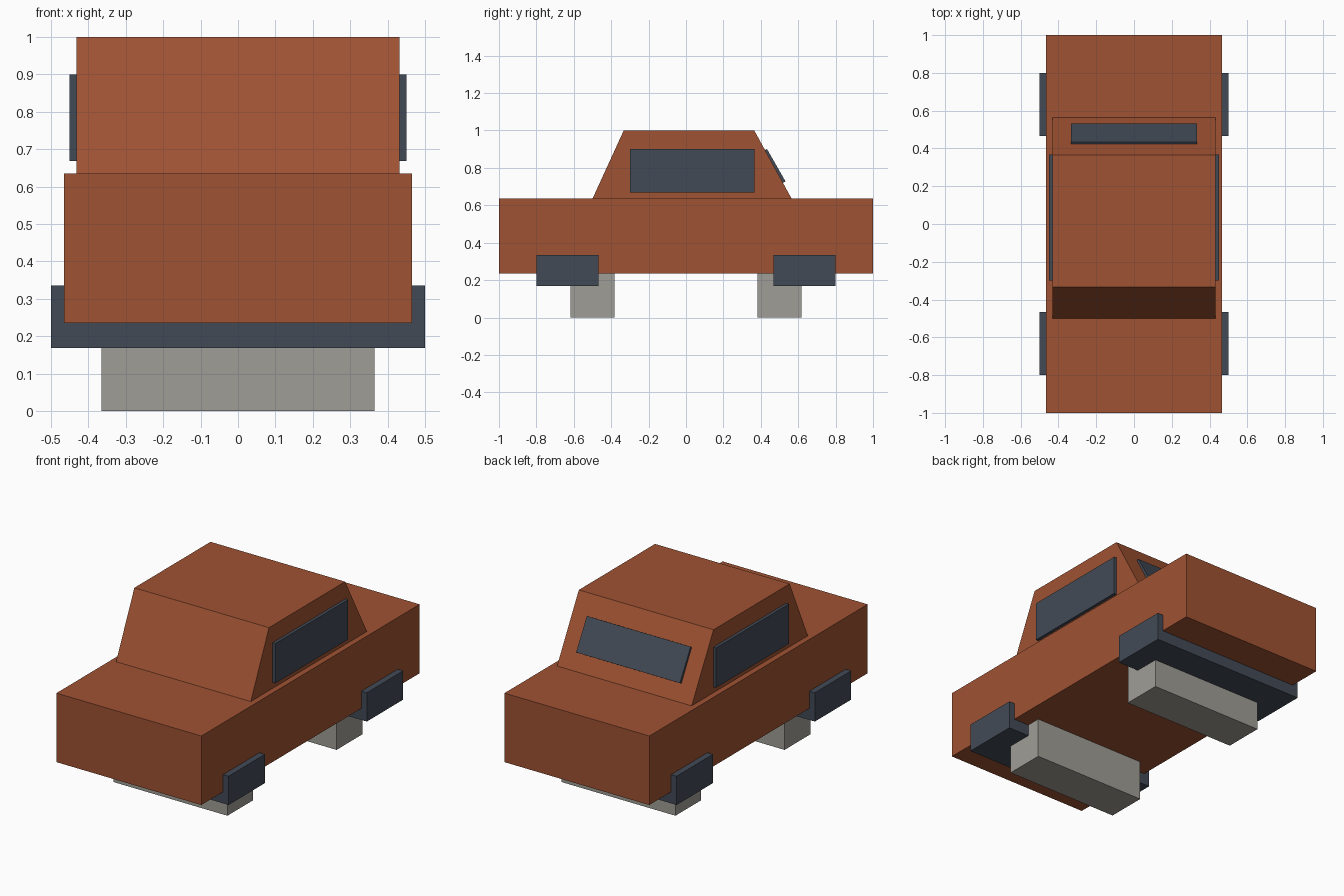
import bpy
import math

if "Cube" in bpy.data.objects:
    bpy.data.objects.remove(bpy.data.objects["Cube"])


def material(name, srgb):
    m = bpy.data.materials.new(name)
    lin = [((c / 255 + 0.055) / 1.055) ** 2.4 for c in srgb]
    m.diffuse_color = (*lin, 1)
    m.use_nodes = True
    m.node_tree.nodes["Principled BSDF"].inputs["Base Color"].default_value = m.diffuse_color
    return m


RUST = material("rust_paint", (159, 82, 50))
DARK = material("dark_slate", (66, 74, 86))
GREY = material("warm_grey", (160, 157, 150))


def extrude_profile(name, profile, half_width, mat, x=0.0):
    """Extrude a (y, z) outline along x."""
    n = len(profile)
    verts = [(x + s * half_width, y, z) for s in (-1, 1) for y, z in profile]
    faces = [tuple(range(n))[::-1], tuple(range(n, 2 * n))]
    faces += [(i, (i + 1) % n, n + (i + 1) % n, n + i) for i in range(n)]
    mesh = bpy.data.meshes.new(name)
    mesh.from_pydata(verts, [], faces)
    mesh.materials.append(mat)
    obj = bpy.data.objects.new(name, mesh)
    bpy.context.collection.objects.link(obj)
    return obj


def box(name, half_width, y0, y1, z0, z1, mat, x=0.0):
    return extrude_profile(name, [(y0, z0), (y1, z0), (y1, z1), (y0, z1)],
                           half_width, mat, x)


# Body and cabin
box("body", 0.465, -1, 1, 0.235, 0.635, RUST)
extrude_profile("cabin", [(-0.5, 0.635), (0.565, 0.635), (0.365, 1), (-0.333, 1)],
                0.432, RUST)

# Side windows
for side, x in (("left", -0.441), ("right", 0.441)):
    box(side + "_window", 0.009, -0.3, 0.367, 0.669, 0.9, DARK, x)

# Rear window, lying on the sloping back of the cabin
extrude_profile("rear_window",
                [(0.418, 0.893), (0.515, 0.718), (0.532, 0.728), (0.433, 0.901)],
                0.333, DARK)

# Wheel blocks and ground supports
for end, s in (("front", -1), ("rear", 1)):
    a, b = sorted((s * 0.467, s * 0.8))
    box(end + "_wheels", 0.5, a, b, 0.168, 0.335, DARK)
    a, b = sorted((s * 0.382, s * 0.618))
    box(end + "_support", 0.365, a, b, 0, 0.25, GREY)
